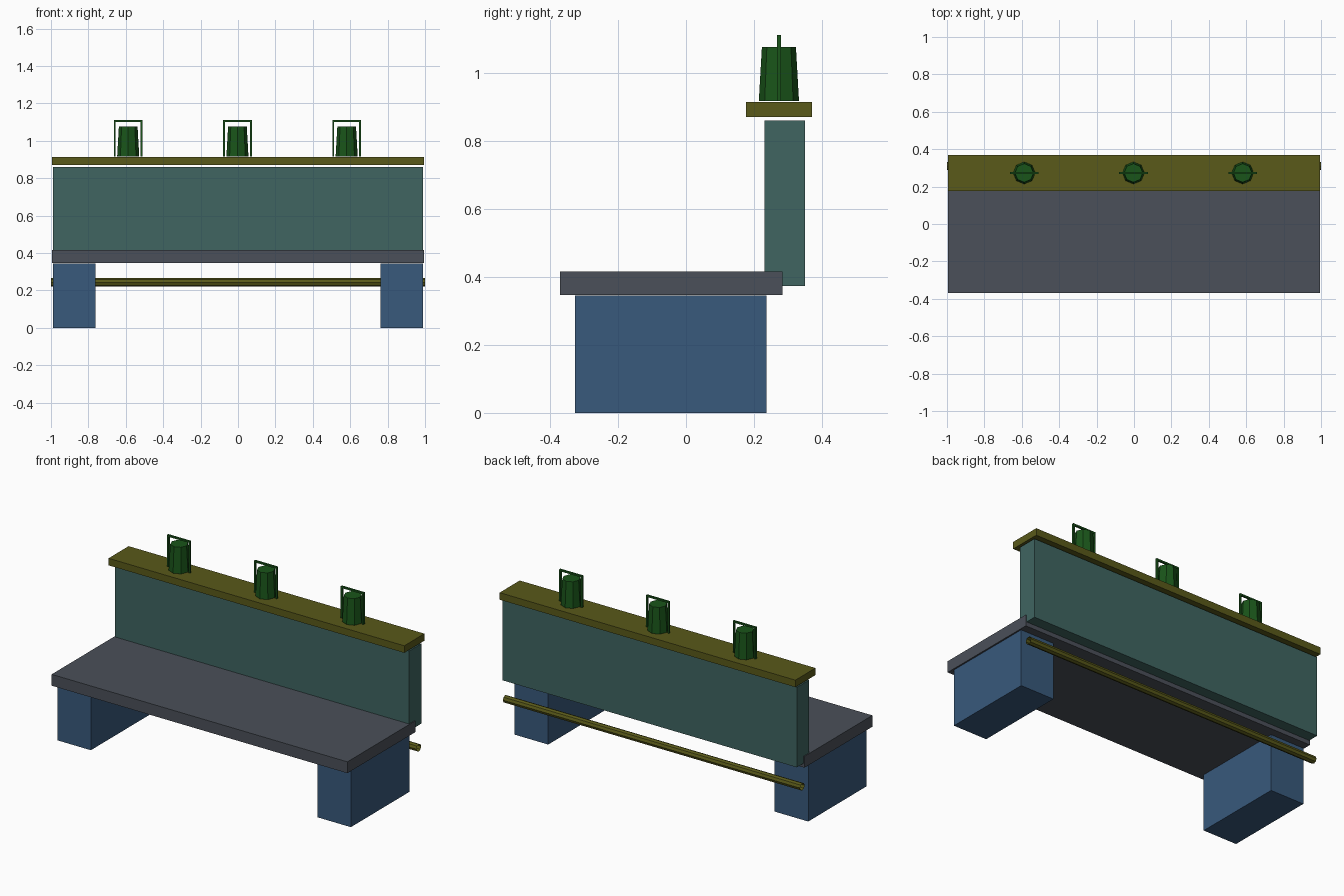
import bpy, bmesh
from math import pi
from mathutils import Matrix

if "Cube" in bpy.data.objects:
    bpy.data.objects.remove(bpy.data.objects["Cube"])


def material(name, rgb):
    m = bpy.data.materials.new(name)
    m.diffuse_color = (*rgb, 1)
    m.use_nodes = True
    m.node_tree.nodes["Principled BSDF"].inputs["Base Color"].default_value = m.diffuse_color
    return m


SEAT = material("slate", (0.07, 0.08, 0.10))
BACK = material("slate_green", (0.05, 0.13, 0.12))
LEG = material("blue", (0.04, 0.10, 0.20))
TRIM = material("olive", (0.10, 0.10, 0.01))
LAMP = material("green", (0.01, 0.09, 0.01))


def finish(name, bm, mat):
    bmesh.ops.recalc_face_normals(bm, faces=bm.faces[:])
    me = bpy.data.meshes.new(name)
    bm.to_mesh(me)
    bm.free()
    me.materials.append(mat)
    ob = bpy.data.objects.new(name, me)
    bpy.context.collection.objects.link(ob)
    return ob


def box(name, x, y, z, mat):
    bm = bmesh.new()
    bmesh.ops.create_cube(bm, size=1)
    for v in bm.verts:
        for i, (lo, hi) in enumerate((x, y, z)):
            v.co[i] = hi if v.co[i] > 0 else lo
    return finish(name, bm, mat)


def cone(name, centre, r1, r2, depth, mat, sides=8, caps=True, rot=Matrix()):
    bm = bmesh.new()
    bmesh.ops.create_cone(bm, cap_ends=caps, segments=sides, radius1=r1, radius2=r2,
                          depth=depth, matrix=Matrix.Translation(centre) @ rot)
    return finish(name, bm, mat)


def handle(name, cx, cy):
    # square-section wire hoop: U outline extruded along y
    o, i, z0, zt, zi, t = 0.077, 0.067, 0.917, 1.11, 1.10, 0.006
    pts = [(-o, z0), (-o, zt), (o, zt), (o, z0), (i, z0), (i, zi), (-i, zi), (-i, z0)]
    bm = bmesh.new()
    face = bm.faces.new([bm.verts.new((cx + x, cy - t, z)) for x, z in pts])
    ext = bmesh.ops.extrude_face_region(bm, geom=[face])["geom"]
    bmesh.ops.translate(bm, vec=(0, 2 * t, 0),
                        verts=[g for g in ext if isinstance(g, bmesh.types.BMVert)])
    return finish(name, bm, LAMP)


# bench slabs
box("seat", (-0.995, 0.995), (-0.37, 0.283), (0.347, 0.416), SEAT)
box("backrest", (-0.99, 0.99), (0.23, 0.349), (0.373, 0.859), BACK)
box("top_shelf", (-0.995, 0.995), (0.177, 0.37), (0.87, 0.913), TRIM)

# block legs
box("leg_right", (0.762, 0.988), (-0.326, 0.236), (0, 0.345), LEG)
box("leg_left", (-0.988, -0.762), (-0.326, 0.236), (0, 0.345), LEG)

# open tube behind the legs
cone("rear_rail", (0, 0.31, 0.243), 0.022, 0.022, 2.0, TRIM, caps=False,
     rot=Matrix.Rotation(pi / 2, 4, 'Y'))

# lanterns with wire handles
for n, x in enumerate((-0.587, -0.003, 0.581), 1):
    cone(f"lantern_{n}", (x, 0.273, 0.996), 0.059, 0.05, 0.158, LAMP)
    handle(f"lantern_handle_{n}", x, 0.273)
